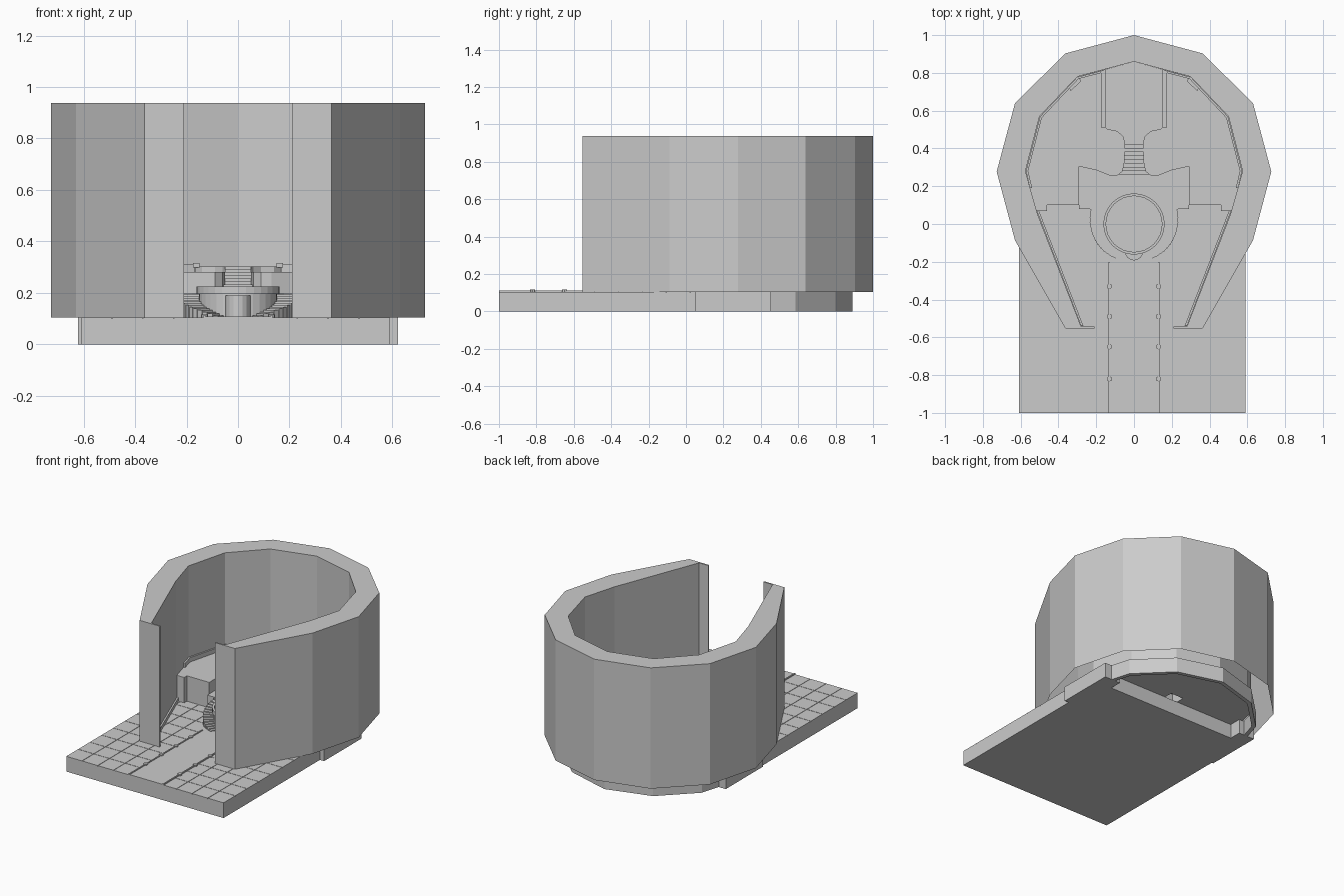
import bpy, bmesh, math

if "Cube" in bpy.data.objects:
    bpy.data.objects.remove(bpy.data.objects["Cube"])


def mirrored(half):
    """Close a right-hand outline over x = 0."""
    return half + [(-x, y) for x, y in reversed(half) if abs(x) > 1e-5]


def finish(name, bm):
    bmesh.ops.recalc_face_normals(bm, faces=bm.faces)
    me = bpy.data.meshes.new(name)
    bm.to_mesh(me)
    bm.free()
    ob = bpy.data.objects.new(name, me)
    bpy.context.collection.objects.link(ob)
    return ob


def add_prism(bm, pts, z0, z1, bottom=True):
    n = len(pts)
    lo = [bm.verts.new((x, y, z0)) for x, y in pts]
    hi = [bm.verts.new((x, y, z1)) for x, y in pts]
    bm.faces.new(hi)
    if bottom:
        bm.faces.new(lo[::-1])
    for i in range(n):
        j = (i + 1) % n
        bm.faces.new((lo[i], lo[j], hi[j], hi[i]))


def rect(x0, x1, y0, y1):
    return [(x0, y0), (x1, y0), (x1, y1), (x0, y1)]


def both(pts):
    return [pts, [(-x, y) for x, y in pts]]


def circle(cx, cy, r, n, a0=0.0):
    return [(cx + r * math.cos(a0 + i * math.tau / n), cy + r * math.sin(a0 + i * math.tau / n)) for i in range(n)]


def prisms(name, outlines, z0, z1, bottom=True):
    bm = bmesh.new()
    for pts in outlines:
        add_prism(bm, pts, z0, z1, bottom)
    return finish(name, bm)


def band(path, k, c=(0, 0.28)):
    """Thin strip between a path and its copy scaled towards c."""
    return path + [(c[0] + (x - c[0]) * k, c[1] + (y - c[1]) * k) for x, y in reversed(path)]


# Base slab with side blocks
prisms("base_slab", [rect(-0.61, 0.59, -1, 0.37)], 0, 0.1)
prisms("side_block", both(rect(0.5, 0.622, 0.05, 0.455)), 0, 0.104)

# Floor tiles
bm = bmesh.new()
nx, ny, gap = 10, 9, 0.0015
sx, sy = 1.2 / nx, 1.15 / ny
for i in range(nx):
    for j in range(ny):
        x, y = -0.61 + i * sx, -1 + j * sy
        add_prism(bm, rect(x + gap * (i > 0), x + sx - gap * (i < nx - 1),
                           y + gap * (j > 0), y + sy - gap), 0.1, 0.105)
finish("floor_tiles", bm)

# Tall horseshoe wall, open underneath
inner = [(0.51, 0.05), (0.575, 0.28), (0.5, 0.57), (0.3, 0.78), (0, 0.86)]
outer = [(0, 1), (0.363, 0.903), (0.63, 0.64), (0.727, 0.277), (0.63, -0.087), (0.363, -0.553)]
bm = bmesh.new()
half = outer + [(0.21, -0.553), (0.21, -0.543), (0.28, -0.543)] + inner
for s in (1, -1):
    lo = [bm.verts.new((s * x, y, 0.105)) for x, y in half]
    hi = [bm.verts.new((s * x, y, 0.938)) for x, y in half]
    bm.faces.new(hi)
    for i in range(len(half) - 1):
        bm.faces.new((lo[i], lo[i + 1], hi[i + 1], hi[i]))
bmesh.ops.remove_doubles(bm, verts=bm.verts, dist=1e-4)
finish("horseshoe_wall", bm)

# Foundation ring under the wall
found = [(0.615, 0.3), (0.53, 0.585), (0.31, 0.8), (0, 0.89)]
prisms("foundation_ring", [band(found + [(-x, y) for x, y in found[-2::-1]], 0.955)], 0, 0.105)

# Skirting along the front walls and ledge along the rear walls
prisms("front_skirting", both([(0.28, -0.54), (0.515, 0.07), (0.503, 0.07), (0.268, -0.54)]), 0.105, 0.13)
prisms("rear_ledge", both(band([(0.55, 0.19), (0.572, 0.28), (0.498, 0.568), (0.3, 0.778), (0.17, 0.812)], 0.98)), 0.28, 0.31)
prisms("rear_panel", both([(0.35, 0.73), (0.29, 0.775), (0.28, 0.755), (0.335, 0.705)]), 0.28, 0.3)

# Raised side and rear platforms with the curved front edge
platform = [(0.05, 0.845), (0.05, 0.33), (0.06, 0.28), (0.09, 0.255), (0.13, 0.257), (0.2, 0.285),
            (0.29, 0.305), (0.29, 0.1), (0.46, 0.1), (0.46, 0.07), (0.518, 0.07),
            (0.575, 0.28), (0.5, 0.57), (0.3, 0.78)]
prisms("raised_platform", both(platform), 0.1, 0.28)

# Top rear dais and its overhanging cap
prisms("rear_dais", [mirrored([(0, 0.43), (0.05, 0.43), (0.06, 0.465), (0.09, 0.49), (0.14, 0.5),
                               (0.165, 0.525), (0.165, 0.815), (0, 0.86)])], 0.1, 0.303)
prisms("dais_edge", both([(0.15, 0.51), (0.175, 0.51), (0.175, 0.81), (0.15, 0.82)]), 0.298, 0.315)

# Narrow stairs up to the dais
bm = bmesh.new()
steps = 9
for i in range(steps):
    y = 0.26 + i * 0.02
    w = 0.05 + 0.03 * max(0, 1 - i / 3)
    add_prism(bm, rect(-w, w, y, 0.45), 0.18, 0.21 + 0.093 * i / (steps - 1))
finish("rear_stairs", bm)

# Middle landing with round balcony
prisms("landing", [mirrored([(0, 0.05), (0.15, 0.03), (0.235, 0.08), (0.29, 0.08), (0.29, 0.32), (0, 0.32)])], 0.1, 0.2)
prisms("balcony", [circle(0, 0, 0.152, 32)], 0.1, 0.207)
bm = bmesh.new()
n = 32
for r0, r1, z0, z1 in ((0.148, 0.162, 0.195, 0.225),):
    rings = [[bm.verts.new((x, y, z)) for x, y in circle(0, 0, r, n)]
             for r, z in ((r0, z0), (r1, z0), (r1, z1), (r0, z1))]
    for k in range(4):
        a, b = rings[k], rings[(k + 1) % 4]
        for i in range(n):
            j = (i + 1) % n
            bm.faces.new((a[i], a[j], b[j], b[i]))
finish("balcony_rim", bm)
prisms("front_niche", [circle(0, -0.145, 0.048, 16)], 0.1, 0.19)

# Curved stairs on both sides of the balcony
bm = bmesh.new()
steps, a0, a1 = 14, math.radians(-68), math.radians(21)
for i in range(steps):
    t0, t1 = a0 + (a1 - a0) * i / steps, a0 + (a1 - a0) * (i + 1) / steps
    ro = 0.205 + 0.035 * i / (steps - 1)
    wedge = [(r * math.cos(t), r * math.sin(t)) for r, t in ((0.15, t0), (ro, t0), (ro, t1), (0.15, t1))]
    for pts in both(wedge):
        add_prism(bm, pts, 0.1, 0.112 + 0.088 * i / (steps - 1))
finish("curved_stairs", bm)

# Runner path with borders and studs
prisms("runner", [rect(-0.128, 0.128, -1, -0.17)], 0.1, 0.108)
prisms("runner_border", both(rect(0.126, 0.134, -1, -0.2)), 0.1, 0.113)
prisms("runner_stud", [p for y in (-0.33, -0.49, -0.65, -0.82) for p in both(circle(0.13, y, 0.014, 8))], 0.1, 0.116)
